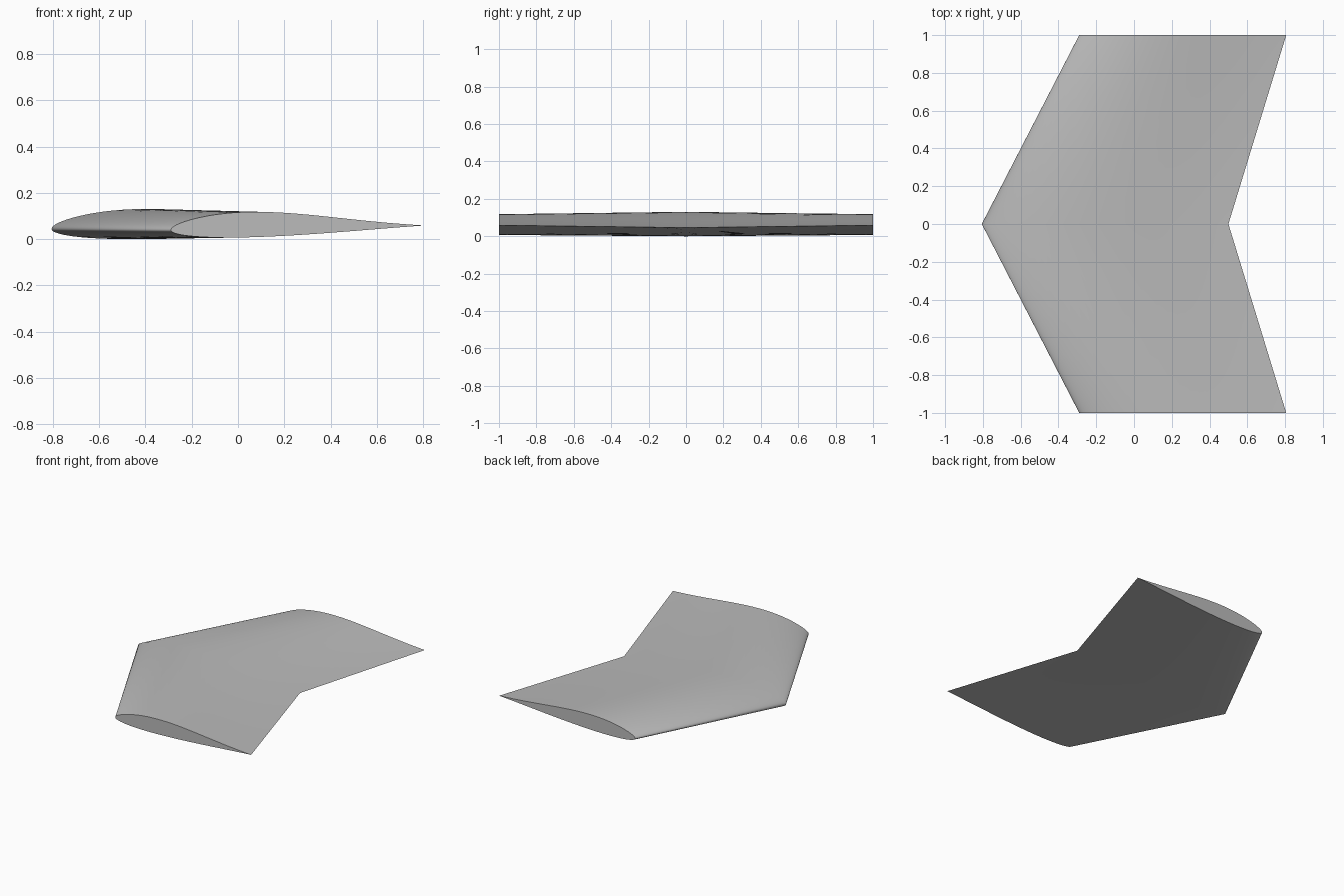
import bpy, bmesh, math

if "Cube" in bpy.data.objects:
    bpy.data.objects.remove(bpy.data.objects["Cube"])

STEPS = 40
UPPER = (0.135, 0.2315, 0.115, 0.08)
LOWER = (0.10, 0.085, 0.08, 0.048)


def surface(u, weights):
    """Round-nosed, thin-tailed aerofoil height at chord fraction u."""
    shape = sum(w * math.comb(3, i) * u**i * (1 - u)**(3 - i)
                for i, w in enumerate(weights))
    return math.sqrt(u) * (1 - u) * shape


def section(bm, y, nose_x, tail_x, nose_z, tail_z):
    """One closed aerofoil ring, from the tail over the top and back below."""
    chord = tail_x - nose_x
    stations = [(1 - math.cos(math.pi * i / STEPS)) / 2 for i in range(STEPS + 1)]
    outline = [(u, surface(u, UPPER)) for u in reversed(stations)]
    outline += [(u, -surface(u, LOWER)) for u in stations[1:-1]]
    return [bm.verts.new((nose_x + chord * u, y,
                          nose_z + (tail_z - nose_z) * u + chord * h))
            for u, h in outline]


# Plain grey finish
grey = bpy.data.materials.new("plain grey")
grey.use_nodes = True
colour = (0.5, 0.5, 0.5, 1)
grey.diffuse_color = colour
grey.node_tree.nodes["Principled BSDF"].inputs["Base Color"].default_value = colour

# Swept wing: tip, root and tip sections lofted together, tips twisted nose-down
bm = bmesh.new()
tip = (-0.29, 0.806, 0.039, 0.059)
root = (-0.806, 0.50, 0.0435, 0.046)
rings = [section(bm, y, *shape) for y, shape in ((-1, tip), (0, root), (1, tip))]
count = len(rings[0])
for a, b in zip(rings, rings[1:]):
    for i in range(count):
        j = (i + 1) % count
        bm.faces.new((a[i], a[j], b[j], b[i]))

# Flat tip caps
bm.faces.new(rings[0])
bm.faces.new(rings[-1])
bmesh.ops.recalc_face_normals(bm, faces=bm.faces)

mesh = bpy.data.meshes.new("swept_wing")
bm.to_mesh(mesh)
bm.free()
mesh.materials.append(grey)
wing = bpy.data.objects.new("swept_wing", mesh)
bpy.context.collection.objects.link(wing)

# Smooth skin with crisp tips and trailing edge
bpy.context.view_layer.objects.active = wing
wing.select_set(True)
bpy.ops.object.shade_smooth_by_angle(angle=math.radians(58))
